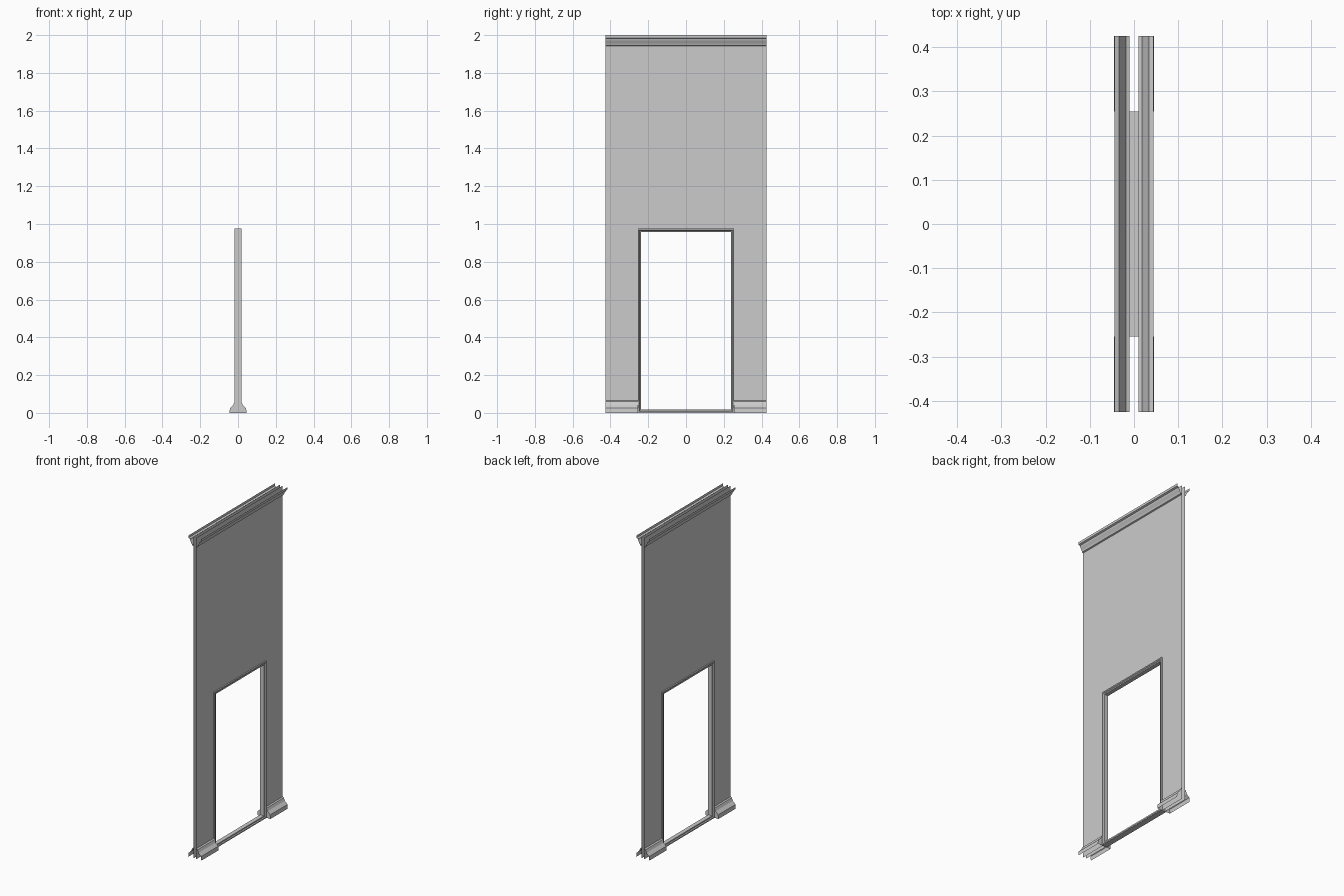
import bpy, bmesh

cube = bpy.data.objects.get("Cube")
if cube:
    bpy.data.objects.remove(cube, do_unlink=True)

GREY = (0.6, 0.6, 0.6, 1)
paint = bpy.data.materials.new("plain grey")
paint.use_nodes = True
paint.diffuse_color = GREY
paint.node_tree.nodes["Principled BSDF"].inputs["Base Color"].default_value = GREY

HALF = 0.425      # half width of the wall
DOOR = 0.255      # half width of the door frame
DOOR_TOP = 0.975
GAP = 0.01        # half the space between the two wall sheets


def finish(name, bm):
    mesh = bpy.data.meshes.new(name)
    bm.to_mesh(mesh)
    bm.free()
    mesh.materials.append(paint)
    obj = bpy.data.objects.new(name, mesh)
    bpy.context.collection.objects.link(obj)
    return obj


def face(bm, points, flip):
    verts = [bm.verts.new(p) for p in points]
    bm.faces.new(verts[::-1] if flip else verts)


def moulding(name, profile, side, y0, y1, cap_y=None):
    """Open strip swept along y, closed only at cap_y."""
    bm = bmesh.new()
    for (xa, za), (xb, zb) in zip(profile, profile[1:]):
        face(bm, [(side * xa, y0, za), (side * xa, y1, za),
                  (side * xb, y1, zb), (side * xb, y0, zb)], side < 0)
    if cap_y is not None:
        ends = list(profile) + [(GAP, profile[0][1])]
        face(bm, [(side * x, cap_y, z) for x, z in ends], (cap_y > 0) == (side > 0))
    bmesh.ops.remove_doubles(bm, verts=bm.verts, dist=1e-5)
    return finish(name, bm)


# profiles run upward, as (distance from the wall centre, height)
crown = [(GAP, 1.943), (0.018, 1.946), (0.022, 1.956), (0.031, 1.972),
         (0.034, 1.981), (0.044, 1.985), (0.044, 2.0)]
base = [(0.045, 0), (0.043, 0.025), (0.025, 0.043), (0.018, 0.06), (GAP, 0.065)]

for side, label in ((1, "left"), (-1, "right")):
    # wall sheet around the doorway
    bm = bmesh.new()
    edge = DOOR - 0.006
    for y0, y1, z0 in ((-HALF, -edge, 0), (-edge, edge, DOOR_TOP - 0.006), (edge, HALF, 0)):
        x = side * GAP
        face(bm, [(x, y0, z0), (x, y1, z0), (x, y1, 2), (x, y0, 2)], side < 0)
    finish(label + "_wall_panel", bm)

    # crown and skirting
    moulding(label + "_crown_moulding", crown, side, -HALF, HALF)
    moulding(label + "_front_baseboard", base, side, -HALF, -DOOR, -DOOR)
    moulding(label + "_back_baseboard", base, side, DOOR, HALF, DOOR)

# door frame: a closed section swept around the rectangular opening
section = [(0, -0.018), (0, 0.018), (0.007, 0.018), (0.011, 0.013),
           (0.018, 0.013), (0.018, -0.013), (0.011, -0.013), (0.007, -0.018)]
bm = bmesh.new()
rings = []
for sy, top in ((-1, False), (1, False), (1, True), (-1, True)):
    rings.append([bm.verts.new((x, sy * (DOOR - d), DOOR_TOP - d if top else d))
                  for d, x in section])
n = len(section)
for i in range(4):
    a, b = rings[i], rings[(i + 1) % 4]
    for k in range(n):
        m = (k + 1) % n
        bm.faces.new((a[k], b[k], b[m], a[m]))
bmesh.ops.recalc_face_normals(bm, faces=bm.faces)
finish("door_frame", bm)
